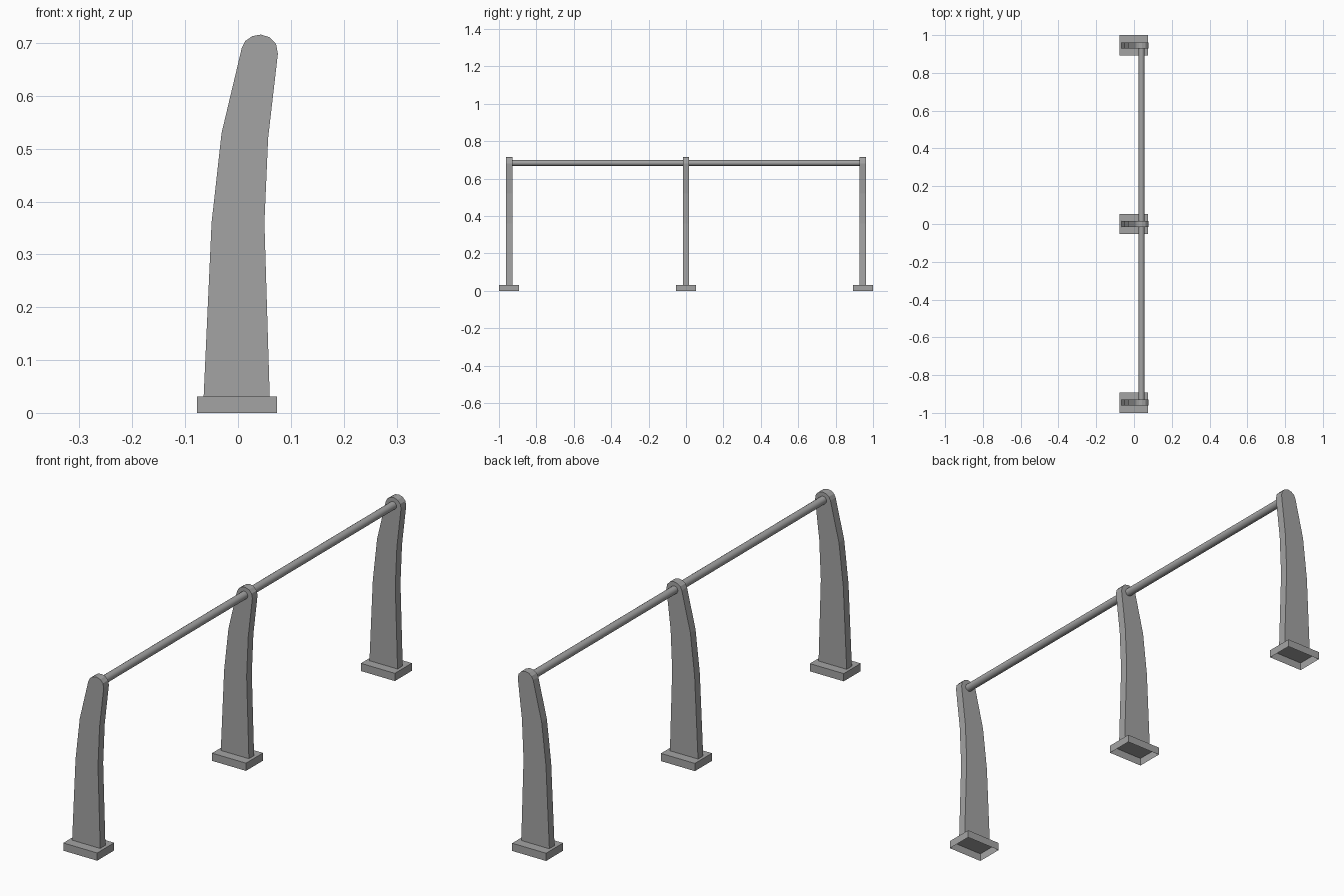
import bpy
import bmesh
from math import radians
from mathutils import Matrix

cube = bpy.data.objects.get("Cube")
if cube:
    bpy.data.objects.remove(cube, do_unlink=True)

GREY = (0.37, 0.37, 0.37)
metal = bpy.data.materials.new("grey metal")
metal.use_nodes = True
metal.diffuse_color = (*GREY, 1)
metal.node_tree.nodes["Principled BSDF"].inputs["Base Color"].default_value = (*GREY, 1)

POST_Y = {"front": -0.945, "middle": 0.0, "back": 0.945}
BASE_TOP = 0.031
THICKNESS = 0.033

# Leaning post outline (x, z): up the outer edge, round the cap, down the inner edge
OUTLINE = [(-0.065, BASE_TOP), (-0.05, 0.36), (-0.031, 0.53), (0.007, 0.69),
           (0.014, 0.704), (0.027, 0.713), (0.043, 0.716), (0.06, 0.711),
           (0.072, 0.698), (0.0755, 0.68), (0.057, 0.52), (0.05, 0.36),
           (0.06, BASE_TOP)]


def finish(name, bm):
    mesh = bpy.data.meshes.new(name)
    bm.to_mesh(mesh)
    bm.free()
    mesh.materials.append(metal)
    obj = bpy.data.objects.new(name, mesh)
    bpy.context.collection.objects.link(obj)
    return obj


def make_post(name, y):
    bm = bmesh.new()
    face = bm.faces.new([bm.verts.new((x, y - THICKNESS / 2, z)) for x, z in OUTLINE])
    extruded = bmesh.ops.extrude_face_region(bm, geom=[face], use_keep_orig=True)
    moved = [v for v in extruded["geom"] if isinstance(v, bmesh.types.BMVert)]
    bmesh.ops.translate(bm, verts=moved, vec=(0, THICKNESS, 0))
    bmesh.ops.recalc_face_normals(bm, faces=bm.faces[:])
    finish(name, bm)


def make_base(name, y):
    # Shallow foot plate, open underneath
    bm = bmesh.new()
    place = Matrix.Translation((-0.002, y, BASE_TOP / 2)) @ Matrix.Diagonal((0.151, 0.108, BASE_TOP, 1))
    bmesh.ops.create_cube(bm, size=1, matrix=place)
    bm.normal_update()
    bottom = [f for f in bm.faces if f.normal.z < -0.5]
    bmesh.ops.delete(bm, geom=bottom, context="FACES_ONLY")
    finish(name, bm)


for place_name, post_y in POST_Y.items():
    make_post(place_name + "_post", post_y)
    make_base(place_name + "_base", post_y + (post_y > 0) * 0.001 - (post_y < 0) * 0.001)

# Handrail running through all posts
bm = bmesh.new()
bmesh.ops.create_cone(bm, cap_ends=True, segments=16, radius1=0.0155, radius2=0.0155, depth=1.89,
                      matrix=Matrix.Translation((0.04, 0, 0.684)) @ Matrix.Rotation(radians(90), 4, "X"))
rail = finish("handrail", bm)
bpy.ops.object.select_all(action="DESELECT")
rail.select_set(True)
bpy.context.view_layer.objects.active = rail
bpy.ops.object.shade_smooth_by_angle(angle=radians(40))
